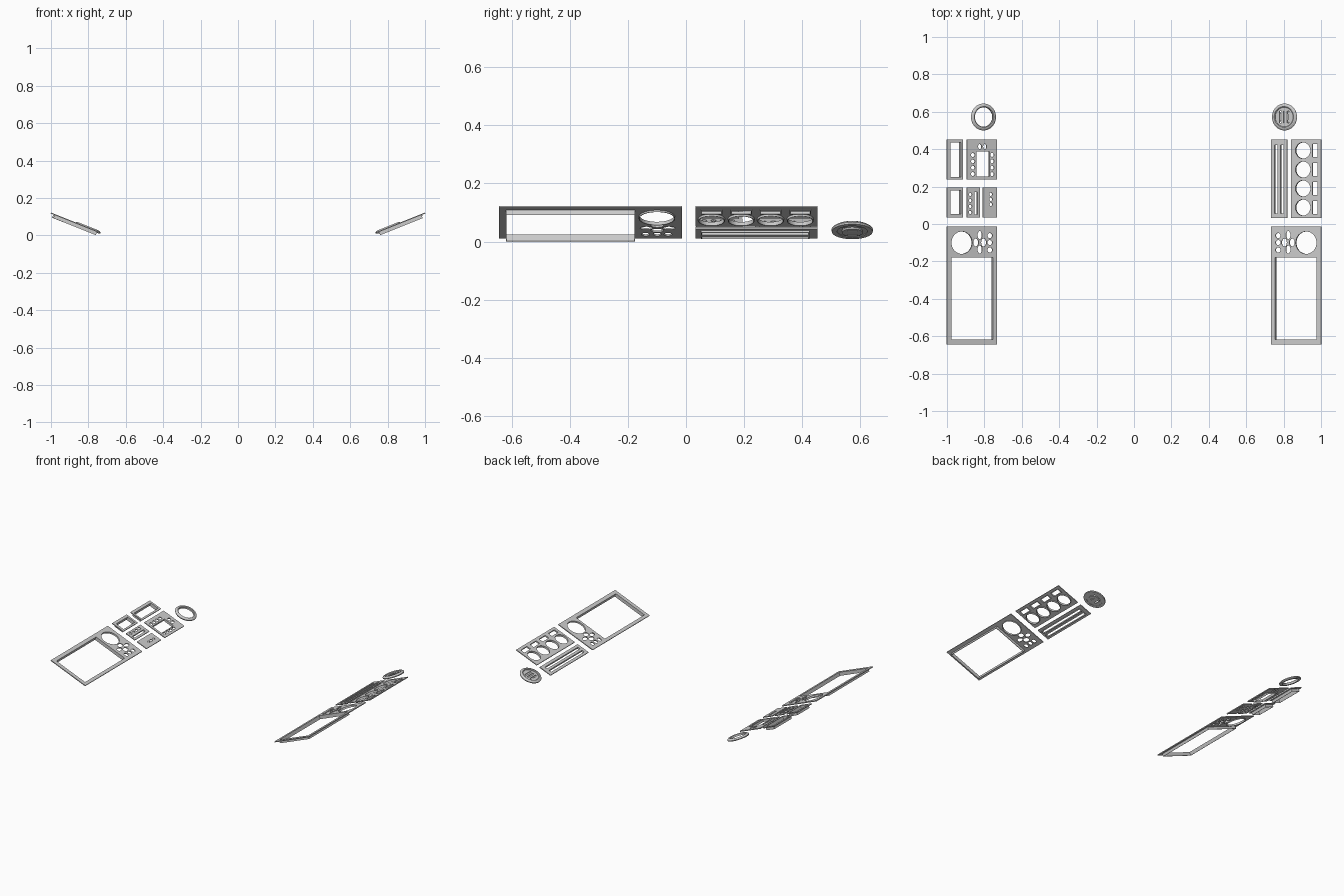
import bpy, bmesh, math
from mathutils import Matrix

if "Cube" in bpy.data.objects:
    bpy.data.objects.remove(bpy.data.objects["Cube"])

EDGE, BASE = 0.733, 0.0155            # inner edge of both consoles
ANG = math.atan(0.4)
C = math.cos(ANG)
THICK = 0.006


def R(x0, x1, y0, y1, depth=0.0):      # rectangle in plan coordinates
    return ('r', x0, x1, y0, y1, depth)


def E(x, y, rx, ry=None, depth=0.0):   # circle / ellipse lying in the panel
    return ('e', x, y, rx, ry or rx, depth)


def loop(shape, side, grow=0.0):
    k, a, b, c, d, _ = shape
    u = lambda x: side * (x - EDGE) / C
    if k == 'r':
        l, r = sorted((u(a), u(b)))
        l, r, lo, hi = l - grow, r + grow, c - grow, d + grow
        return [(l, lo), (r, lo), (r, hi), (l, hi)]
    n = 40 if c > 0.025 else 20
    return [(u(a) + (c + grow) * math.cos(2 * math.pi * i / n),
             b + (d + grow) * math.sin(2 * math.pi * i / n)) for i in range(n)]


def slab(bm, loops, z_top, z_bot):
    """Filled outline with holes, extruded between two heights."""
    cu = bpy.data.curves.new('outline', 'CURVE')
    cu.dimensions, cu.fill_mode = '2D', 'BOTH'
    cu.extrude = (z_top - z_bot) / 2
    for pts in loops:
        sp = cu.splines.new('POLY')
        sp.points.add(len(pts) - 1)
        for p, (x, y) in zip(sp.points, pts):
            p.co = (x, y, 0, 1)
        sp.use_cyclic_u = True
    ob = bpy.data.objects.new('outline', cu)
    bpy.context.collection.objects.link(ob)
    bpy.context.view_layer.update()
    dg = bpy.context.evaluated_depsgraph_get()
    me = bpy.data.meshes.new_from_object(ob.evaluated_get(dg))
    me.transform(Matrix.Translation((0, 0, (z_top + z_bot) / 2)))
    bm.from_mesh(me)
    bpy.data.objects.remove(ob)
    bpy.data.curves.remove(cu)
    bpy.data.meshes.remove(me)


def finish(bm, name, side):
    bmesh.ops.remove_doubles(bm, verts=bm.verts, dist=1e-5)
    bmesh.ops.recalc_face_normals(bm, faces=bm.faces)
    me = bpy.data.meshes.new(name)
    bm.to_mesh(me)
    bm.free()
    ob = bpy.data.objects.new(name, me)
    bpy.context.collection.objects.link(ob)
    ob.location = (side * EDGE, 0, BASE)
    ob.rotation_euler = (0, -side * ANG, 0)
    bpy.context.view_layer.objects.active = ob
    ob.select_set(True)
    bpy.ops.object.shade_smooth_by_angle(angle=math.radians(30))
    ob.select_set(False)


def panel(name, side, outline, holes, z=0.0):
    bm = bmesh.new()
    slab(bm, [loop(outline, side)] + [loop(h, side) for h in holes], z, z - THICK)
    for h in holes:                    # walls hanging under the openings
        if h[5]:
            slab(bm, [loop(h, side, 0.003), loop(h, side)], z - THICK, z - h[5])
    finish(bm, name, side)


def bezel(name, side, x, y):
    """Domed ring, lathed around the panel normal."""
    prof = [(.052, -.010), (.052, .002), (.056, .005), (.062, .005),
            (.070, .000), (.072, -.004), (.070, -.010)]
    bm, n = bmesh.new(), 48
    cx = side * (x - EDGE) / C
    rows = [[bm.verts.new((cx + r * math.cos(2 * math.pi * i / n),
                           y + r * math.sin(2 * math.pi * i / n), z))
             for r, z in prof] for i in range(n)]
    m = len(prof)
    for i in range(n):
        a, b = rows[i], rows[(i + 1) % n]
        for j in range(m):
            k = (j + 1) % m
            bm.faces.new((a[j], b[j], b[k], a[k]))
    finish(bm, name, side)


# Long forward consoles, mirrored
for side, tag in ((-1, 'left'), (1, 'right')):
    holes = [R(.754, .976, -.617, -.178, .0235), E(.920, -.100, .060, depth=.012),
             E(.824, -.059, .013, .022), E(.824, -.136, .013, .022),
             E(.845, -.099, .015, .022), E(.803, -.099, .015, .022)]
    holes += [E(.770, y, .014) for y in (-.062, -.099, -.139)]
    panel('forward_console_' + tag, side, R(EDGE, 1.0, -.644, -.014), holes)

# Left rear panels: open trays
panel('long_tray', -1, R(.914, 1.0, .238, .452), [R(.926, .982, .251, .437, .024)])
panel('short_tray', -1, R(.914, 1.0, .035, .195), [R(.926, .982, .054, .180, .024)])

# Left rear panels: switch plates
holes = [R(.772, .842, .254, .388, .016), E(.824, .414, .010, .014), E(.797, .414, .010, .014)]
holes += [E(x, y, .011) for x in (.861, .758) for y in (.267, .301, .335, .369)]
panel('keypad_panel', -1, R(EDGE, .893, .238, .452), holes)
panel('switch_panel', -1, R(.824, .893, .035, .195),
      [R(.838, .854, .050, .172, .012)] + [E(.875, y, .009) for y in (.062, .094, .126, .158)])
panel('button_panel', -1, R(EDGE, .807, .035, .195),
      [E(.765, y, .009) for y in (.105, .132, .159)])

# Right rear panels: slotted plate and gauge plate
panel('slot_panel', 1, R(EDGE, .818, .032, .452),
      [R(.750, .767, .055, .422, .014), R(.783, .800, .055, .422, .014)])
holes = []
for y in (.393, .291, .190, .088):
    holes += [E(.903, y, .043, depth=.014), R(.954, .982, y - .034, y + .034, .010)]
panel('gauge_panel', 1, R(.840, 1.0, .032, .452), holes)

# Round vents at the rear
bezel('round_vent_left', -1, .803, .572)
bezel('round_vent_right', 1, .803, .572)
slots = [R(x - .005, x + .005, .541, .603) for x in (.783, .803, .823)]
panel('vent_grille', 1, E(.803, .572, .053), slots, -.002)
panel('vent_hub', 1, E(.803, .572, .036), [R(.779, .788, .556, .588), R(.812, .821, .556, .588)], -.008)
